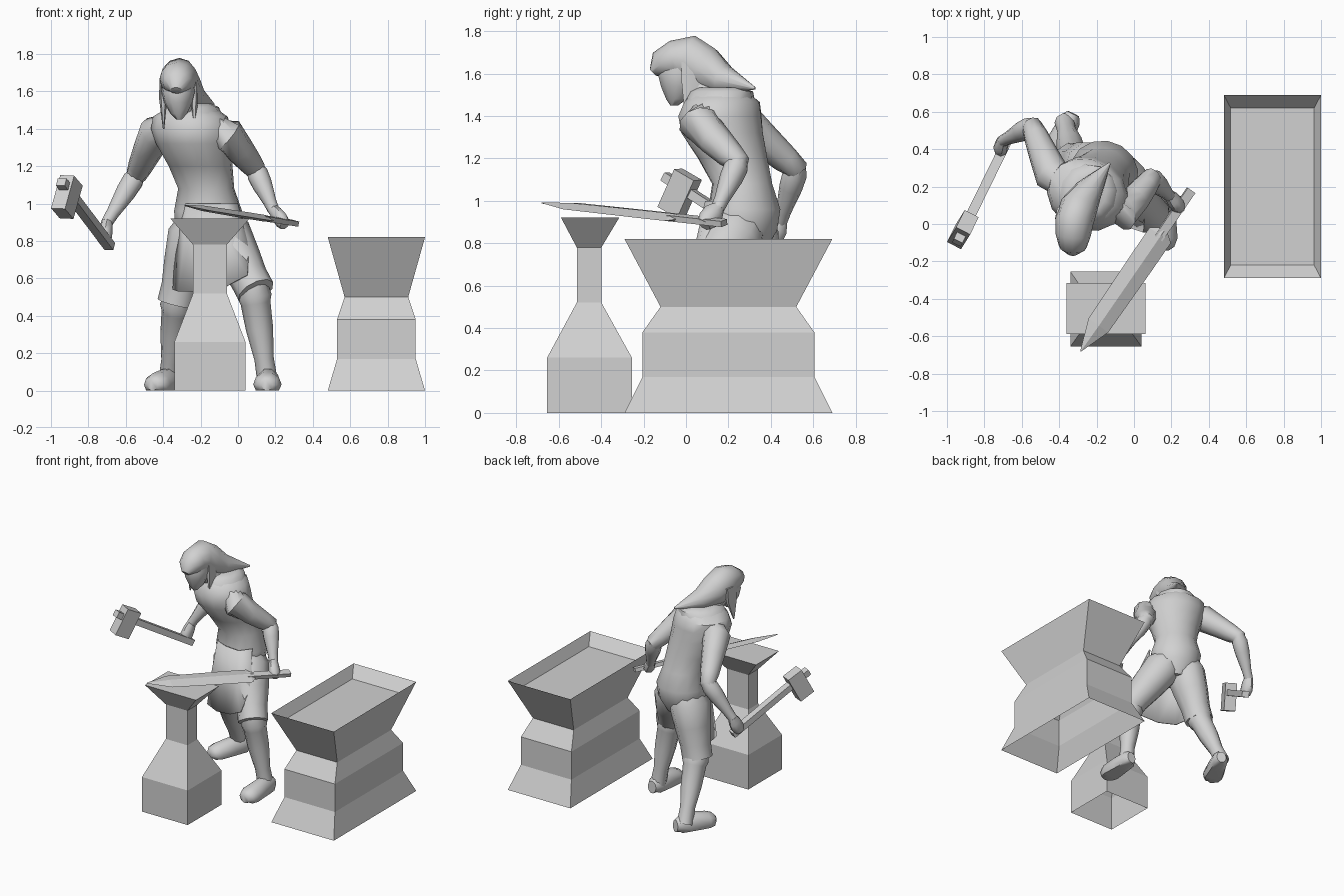
import bpy, bmesh, math
from mathutils import Vector

if "Cube" in bpy.data.objects:
    bpy.data.objects.remove(bpy.data.objects["Cube"])

grey = bpy.data.materials.new("plain grey")
grey.diffuse_color = (0.64, 0.64, 0.64, 1)
grey.use_nodes = True
grey.node_tree.nodes["Principled BSDF"].inputs["Base Color"].default_value = grey.diffuse_color


def finish(name, bm, smooth):
    bmesh.ops.recalc_face_normals(bm, faces=bm.faces)
    me = bpy.data.meshes.new(name)
    bm.to_mesh(me)
    bm.free()
    me.materials.append(grey)
    ob = bpy.data.objects.new(name, me)
    bpy.context.collection.objects.link(ob)
    if smooth:
        bpy.ops.object.select_all(action='DESELECT')
        ob.select_set(True)
        bpy.context.view_layer.objects.active = ob
        bpy.ops.object.shade_smooth_by_angle(angle=math.radians(50))
    return ob


def loft(name, rings, sides=10, smooth=True, square=False, caps=(True, True)):
    """Skin rings given as (centre, u axis, v axis)."""
    bm = bmesh.new()
    k, ph = (math.sqrt(2), math.pi / 4) if square else (1, 0)
    loops = []
    for c, u, v in rings:
        loop = []
        for i in range(sides):
            a = ph + 2 * math.pi * i / sides
            p = c + u * (k * math.cos(a)) + v * (k * math.sin(a))
            p.z = max(p.z, 0)
            loop.append(bm.verts.new(p))
        loops.append(loop)
    for a, b in zip(loops, loops[1:]):
        for i in range(sides):
            j = (i + 1) % sides
            bm.faces.new((a[i], a[j], b[j], b[i]))
    if caps[0]:
        bm.faces.new(loops[0])
    if caps[1]:
        bm.faces.new(loops[-1])
    return finish(name, bm, smooth)


def tube(name, pts, ref=(0, 1, 0), **kw):
    """Skin (x, y, z, half width, half depth) stations along their own path."""
    c = [Vector(p[:3]) for p in pts]
    rings = []
    for i, p in enumerate(pts):
        t = (c[min(i + 1, len(c) - 1)] - c[max(i - 1, 0)]).normalized()
        u = Vector(ref).cross(t).normalized()
        rings.append((c[i], u * p[3], t.cross(u) * p[4]))
    return loft(name, rings, **kw)


def level(name, pts, **kw):
    """Skin horizontal rings (x, y, z, half width, half depth, yaw)."""
    rings = []
    for x, y, z, w, d, yaw in pts:
        a = math.radians(yaw)
        rings.append((Vector((x, y, z)), Vector((math.cos(a), math.sin(a), 0)) * w,
                      Vector((-math.sin(a), math.cos(a), 0)) * d))
    return loft(name, rings, **kw)


def sheet(name, rows, thick):
    bm = bmesh.new()
    vs = [[bm.verts.new(p) for p in r] for r in rows]
    for a, b in zip(vs, vs[1:]):
        for i in range(len(a) - 1):
            bm.faces.new((a[i], a[i + 1], b[i + 1], b[i]))
    ob = finish(name, bm, True)
    ob.modifiers.new("thickness", 'SOLIDIFY').thickness = thick


BLOCK = dict(sides=4, smooth=False, square=True)

# Trough with a shallow basin, open underneath
level("trough", [(0.74, 0.2, z, w, d, 0) for z, w, d in (
    (0, .26, .49), (.17, .21, .405), (.38, .21, .405), (.5, .17, .32),
    (.82, .26, .49), (.74, .223, .42))], caps=(False, True), **BLOCK)

# Anvil, open underneath
level("anvil", [(-.15, y, z, w, d, 0) for y, z, w, d in (
    (-.455, 0, .19, .2), (-.455, .26, .19, .2), (-.457, .52, .09, .058),
    (-.457, .78, .09, .058), (-.452, .92, .212, .137))], caps=(False, True), **BLOCK)

# Sword: slightly rolled diamond blade and square tang on one axis
tip, end = Vector((-.285, -.68, .99)), Vector((.305, .18, .895))
on_sword = lambda t, w, h: (*tip.lerp(end, t), w, h)
roll = (.19, -.13, 1)
tube("sword_blade", [on_sword(*s) for s in (
    (0, .003, .003), (.16, .066, .015), (.55, .072, .018), (.72, .072, .018), (.75, .03, .016))],
    ref=roll, sides=4, smooth=False)
tube("sword_tang", [on_sword(.7, .025, .014), on_sword(1, .025, .014)], ref=roll, **BLOCK)

# Hammer
top, butt = Vector((-.945, -.1, 1.115)), Vector((-.685, .43, .77))
grip = (butt - top).normalized()
tube("hammer_handle", [(*top, .026, .022), (*butt, .026, .022)], ref=(0, 0, 1), **BLOCK)
mid, axis = Vector((-.915, -.03, 1.035)), Vector((.05, .08, .18)).normalized()
tube("hammer_head", [(*(mid + axis * s), .042, .058) for s in (-.1, .1)], ref=grip, **BLOCK)

# Torso
level("torso", [
    (-.16, .26, .76, .11, .11, -20), (-.16, .265, .86, .175, .165, -20),
    (-.16, .275, .96, .185, .17, -20), (-.17, .265, 1.08, .152, .142, -20),
    (-.2, .22, 1.2, .172, .165, -22), (-.235, .17, 1.32, .205, .195, -25),
    (-.25, .16, 1.40, .22, .195, -25), (-.255, .17, 1.465, .205, .175, -25),
    (-.25, .16, 1.52, .11, .13, -25)], sides=14)

# Head and neck
tube("neck", [(-.26, .14, 1.45, .09, .09), (-.29, .06, 1.53, .07, .075),
              (-.31, .0, 1.6, .065, .07)])
level("face", [(-.315, -.055, 1.45, .015, .02, -8), (-.317, -.045, 1.48, .045, .05, -8),
               (-.32, -.035, 1.54, .076, .085, -8), (-.32, -.03, 1.6, .09, .105, -8),
               (-.32, -.02, 1.7, .07, .09, -8)])

# Hood running back to a point, with hanging side flaps
tube("hood", [
    (-.33, -.155, 1.605, .03, .022), (-.327, -.12, 1.64, .075, .068),
    (-.325, -.06, 1.665, .094, .09), (-.32, .01, 1.665, .102, .118),
    (-.295, .09, 1.62, .102, .11), (-.24, .18, 1.57, .075, .07),
    (-.13, .325, 1.53, .006, .006)], ref=(0, 0, 1), sides=12)
for side, x in (("right", -.4), ("left", -.235)):
    tube(side + "_hood_flap", [(x, .035, 1.66, .02, .065), (x, .03, 1.56, .022, .06),
                               (x + .002, .0, 1.4, .004, .006)], sides=6)

# Collar around the shoulders
level("collar", [(-.25, .16, 1.475, .165, .165, -25), (-.245, .165, 1.515, .14, .155, -25),
                 (-.24, .16, 1.535, .09, .11, -25)], sides=12)

# Arms: sleeve, forearm with cuff, hand
arms = {
    "right": [(-.34, .19, 1.415), (-.44, .265, 1.375), (-.545, .52, 1.15), (-.70, .445, .9), (-.715, .4, .81)],
    "left": [(-.14, .09, 1.41), (-.055, .06, 1.365), (.095, .245, 1.18), (.19, .15, .965), (.24, .095, .9)],
}
for side, joints in arms.items():
    sh, up, el, wr, ha = map(Vector, joints)
    at = lambda a, b, t, w, d=None: (*a.lerp(b, t), w, d or w)
    axis = (1, 0, 0)
    tube(side + "_sleeve", [at(sh, up, 0, .075), at(up, el, 0, .096), at(up, el, .4, .08),
                            at(up, el, .8, .066), at(el, wr, .0, .056), at(el, wr, .12, .045)],
         ref=axis)
    tube(side + "_forearm", [at(el, wr, -.08, .042), at(el, wr, .1, .058), at(el, wr, .35, .055),
                             at(el, wr, .8, .036), at(el, wr, 1, .032)], ref=axis)
    tube(side + "_hand", [at(wr, ha, -.1, .03), at(wr, ha, .35, .05, .035),
                          at(wr, ha, .85, .05, .04), at(wr, ha, 1.2, .035, .03)],
         ref=axis, sides=8)

# Legs: hip, knee, ankle, heel, toe
legs = {
    "right": [(-.23, .29, .86), (-.32, .33, .5), (-.365, .52, .1), (-.325, .59, .045), (-.455, .32, .03)],
    "left": [(-.08, .24, .86), (.08, .06, .56), (.15, .1, .1), (.165, .17, .045), (.155, -.135, .03)],
}
for side, joints in legs.items():
    hip, kn, an, he, to = map(Vector, joints)
    at = lambda a, b, t, w, d=None: (*a.lerp(b, t), w, d or w)
    tube(side + "_trouser_leg", [at(hip, kn, -.15, .1, .12), at(hip, kn, .08, .138, .15),
                                 at(hip, kn, .5, .122, .132), at(hip, kn, .85, .104, .108),
                                 at(hip, kn, 1.1, .104, .104), at(hip, kn, 1.11, .07, .07)])
    tube(side + "_boot_shaft", [at(kn, an, -.05, .075), at(kn, an, .12, .092),
                                at(kn, an, .2, .08), at(kn, an, .5, .073),
                                at(kn, an, .85, .052), at(kn, an, 1.12, .055)])
    tube(side + "_foot", [at(he, to, 0, .035, .045), at(he, to, .12, .056, .07),
                          at(he, to, .45, .065, .08), at(he, to, .8, .076, .065),
                          at(he, to, .95, .06, .05), at(he, to, 1.02, .03, .03)],
         ref=(0, 0, 1))

# Apron hanging from the waist
sheet("apron", [
    [(-.32, .25, 1.0), (-.27, .14, 1.0), (-.18, .1, 1.0), (-.06, .09, 1.0), (.0, .17, 1.0)],
    [(-.335, .22, .78), (-.29, .1, .78), (-.18, .06, .78), (-.05, .04, .78), (.06, .06, .76)],
    [(-.35, .2, .54), (-.32, .09, .53), (-.2, .03, .53), (-.06, -.01, .56), (.05, -.045, .62)]], .01)
